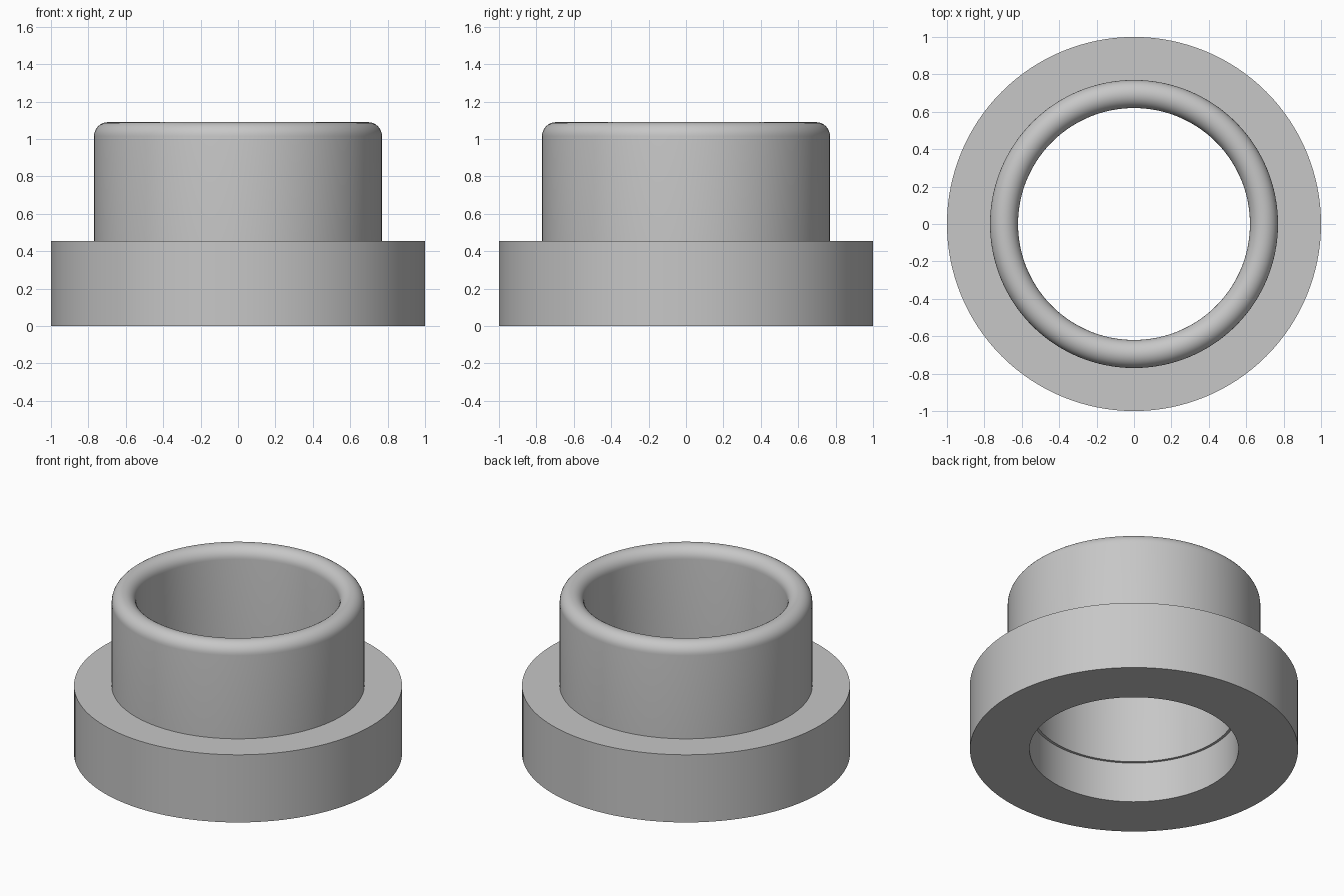
import bpy
import bmesh
from math import radians, sin, cos, pi
from mathutils import Vector

cube = bpy.data.objects.get("Cube")
if cube:
    bpy.data.objects.remove(cube, do_unlink=True)

SEGMENTS = 128
FLANGE_R, FLANGE_H = 1.0, 0.455
SLEEVE_R, BORE_R, TOP = 0.77, 0.62, 1.09
RECESS_R, RECESS_H = 0.637, 0.272

# Plain grey metal
grey = bpy.data.materials.new("grey_metal")
grey.use_nodes = True
colour = (0.57, 0.57, 0.57, 1)
grey.diffuse_color = colour
grey.node_tree.nodes["Principled BSDF"].inputs["Base Color"].default_value = colour


def lathe(name, profile):
    """Spin a closed (radius, height) profile around z."""
    bm = bmesh.new()
    verts = [bm.verts.new((r, 0, z)) for r, z in profile]
    edges = [bm.edges.new((a, b)) for a, b in zip(verts, verts[1:] + verts[:1])]
    bmesh.ops.spin(bm, geom=verts + edges, cent=Vector(), axis=(0, 0, 1),
                   angle=2 * pi, steps=SEGMENTS, use_merge=True)
    bmesh.ops.remove_doubles(bm, verts=bm.verts, dist=0.0001)
    bmesh.ops.recalc_face_normals(bm, faces=bm.faces)
    mesh = bpy.data.meshes.new(name)
    bm.to_mesh(mesh)
    bm.free()
    mesh.materials.append(grey)
    obj = bpy.data.objects.new(name, mesh)
    bpy.context.collection.objects.link(obj)
    bpy.ops.object.select_all(action="DESELECT")
    obj.select_set(True)
    bpy.context.view_layer.objects.active = obj
    bpy.ops.object.shade_smooth_by_angle(angle=radians(30))
    return obj


# Fully rounded rim of the sleeve
rim_r = (SLEEVE_R - BORE_R) / 2
rim_steps = 16
rim = [(BORE_R + rim_r + rim_r * cos(pi * i / rim_steps),
        TOP - rim_r + rim_r * sin(pi * i / rim_steps)) for i in range(rim_steps + 1)]

# Flange, sleeve, rim, bore and the slightly wider recess at the bottom
lathe("flanged_bushing", [
    (RECESS_R, 0), (FLANGE_R, 0), (FLANGE_R, FLANGE_H), (SLEEVE_R, FLANGE_H),
    *rim,
    (BORE_R, RECESS_H), (RECESS_R, RECESS_H),
])
